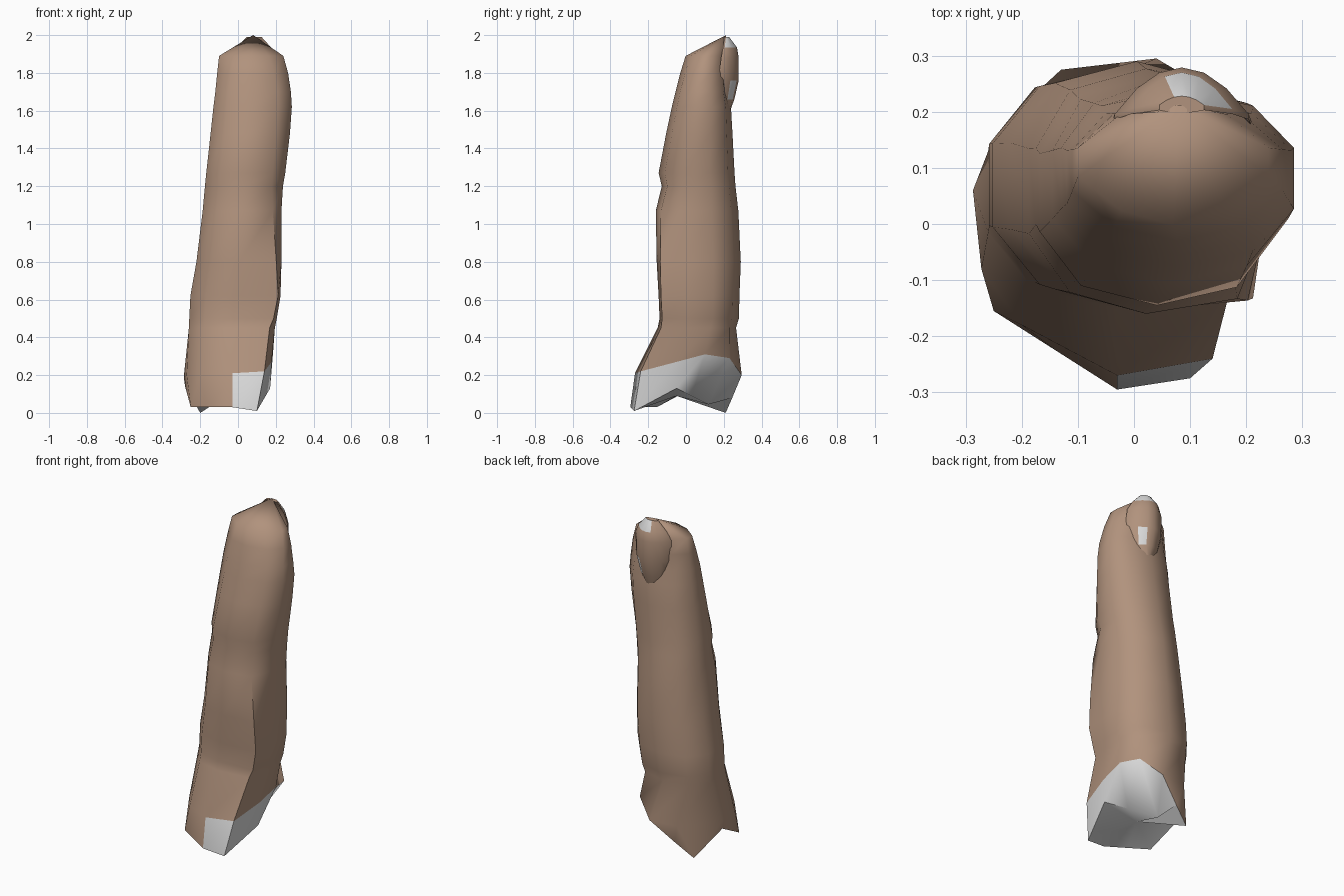
import bpy, bmesh, math

if "Cube" in bpy.data.objects:
    bpy.data.objects.remove(bpy.data.objects["Cube"])

def material(name, rgb):
    m = bpy.data.materials.new(name)
    m.diffuse_color = (*rgb, 1)
    m.use_nodes = True
    m.node_tree.nodes["Principled BSDF"].inputs["Base Color"].default_value = m.diffuse_color
    return m

skin = material("skin brown", (0.44, 0.29, 0.205))
pale = material("pale grey", (0.70, 0.70, 0.70))
N = 10

def finish(bm, name, angle):
    bmesh.ops.recalc_face_normals(bm, faces=bm.faces)
    me = bpy.data.meshes.new(name)
    bm.to_mesh(me)
    bm.free()
    ob = bpy.data.objects.new(name, me)
    bpy.context.collection.objects.link(ob)
    me.materials.append(skin)
    me.materials.append(pale)
    bpy.ops.object.select_all(action='DESELECT')
    ob.select_set(True)
    bpy.context.view_layer.objects.active = ob
    bpy.ops.object.shade_smooth_by_angle(angle=math.radians(angle))
    return ob

def oval(z, x0, x1, y0, y1, corner=0, power=0.9):
    """Ten-sided ring filling the extents; corner squares off the front right."""
    pts = []
    for i in range(N):
        a = math.radians(-90 + 36 * i)
        c, s = math.cos(a), math.sin(a)
        px = math.copysign(min(1, abs(c / 0.951)) ** power, c)
        py = math.copysign(abs(s) ** power, s)
        x = (x0 + x1) / 2 + px * (x1 - x0) / 2
        y = (y0 + y1) / 2 + py * (y1 - y0) / 2
        if i == 1:
            x += (x1 - .005 - x) * corner
            y += (y0 + .01 - y) * corner
        pts.append((x, y, z))
    return pts

# Ragged base: torn lower edge and the skin edge above it
torn = [(-.03, -.295, .03), (.10, -.275, .01), (.17, -.05, .13), (.07, .03, .09),
        (-.07, .12, .045), (-.10, .245, .08), (-.20, .21, 0), (-.28, .05, .14),
        (-.25, -.155, .03), (-.14, -.225, .03)]
edge = [(-.03, -.27, .21), (.14, -.24, .22), (.178, -.05, .27), (.185, .10, .31),
        (.15, .23, .29), (.04, .295, .20), (-.13, .275, .20), (-.287, .06, .19),
        (-.272, -.08, .20), (-.20, -.18, .20)]

# Finger stations: z, x range, y range, front right corner, roundness
stations = [(.45, -.26, .195, -.15, .265, .7), (.50, -.258, .205, -.14, .28, .85),
            (.62, -.252, .225, -.145, .283, .9), (.80, -.22, .23, -.155, .29, .7),
            (1.07, -.187, .23, -.16, .277, .4), (1.20, -.175, .238, -.128, .262, .2),
            (1.27, -.168, .25, -.145, .257, .1), (1.48, -.145, .275, -.105, .246),
            (1.62, -.13, .285, -.075, .238), (1.70, -.12, .28, -.055, .222),
            (1.80, -.11, .265, -.03, .222, 0, 1.05),
            (1.89, -.10, .24, -.002, .222, 0, 1.25)]

bm = bmesh.new()
rings = [[bm.verts.new(p) for p in r]
         for r in [torn, edge] + [oval(*s) for s in stations]]
for k in range(len(rings) - 1):
    a, b = rings[k], rings[k + 1]
    for i in range(N):
        j = (i + 1) % N
        f = bm.faces.new((a[i], a[j], b[j], b[i]))
        if k == 0 and i < 5:          # exposed pale patch at the right
            f.material_index = 1
tip = bm.verts.new((.08, .212, 2.0))
hollow = bm.verts.new((-.06, -.05, .09))
for i in range(N):
    j = (i + 1) % N
    bm.faces.new((rings[-1][i], rings[-1][j], tip))
    bm.faces.new((rings[0][j], rings[0][i], hollow)).material_index = 1
finish(bm, "finger", 60)

# Fingernail: arched plate; rows are z, half width, crest y, side y
rows = [(1.605, .05, .236, .215), (1.66, .10, .256, .175), (1.76, .125, .279, .18),
        (1.88, .12, .279, .195), (1.935, .09, .270, .205), (1.99, .04, .228, .212)]
bm = bmesh.new()
M = 6
front, back = [], []
for z, w, yc, ys in rows:
    for grid, inset in ((front, 0), (back, .03)):
        line = []
        for i in range(M + 1):
            t = -1 + 2 * i / M
            y = yc - (yc - ys) * t * t - inset * (1 - .7 * t * t)
            line.append(bm.verts.new((.085 + w * t, y, z)))
        grid.append(line)
R = len(rows)
for k in range(R - 1):
    for i in range(M):
        for g in (front, back):
            f = bm.faces.new((g[k][i], g[k][i + 1], g[k + 1][i + 1], g[k + 1][i]))
            # pale free edge and one small pale spot
            if g is front and ((k == R - 2 and i > 1) or (k == 1 and i == 4)):
                f.material_index = 1
    for i in (0, M):
        bm.faces.new((front[k][i], front[k + 1][i], back[k + 1][i], back[k][i]))
for k in (0, R - 1):
    for i in range(M):
        bm.faces.new((front[k][i], front[k][i + 1], back[k][i + 1], back[k][i]))
finish(bm, "fingernail", 40)
